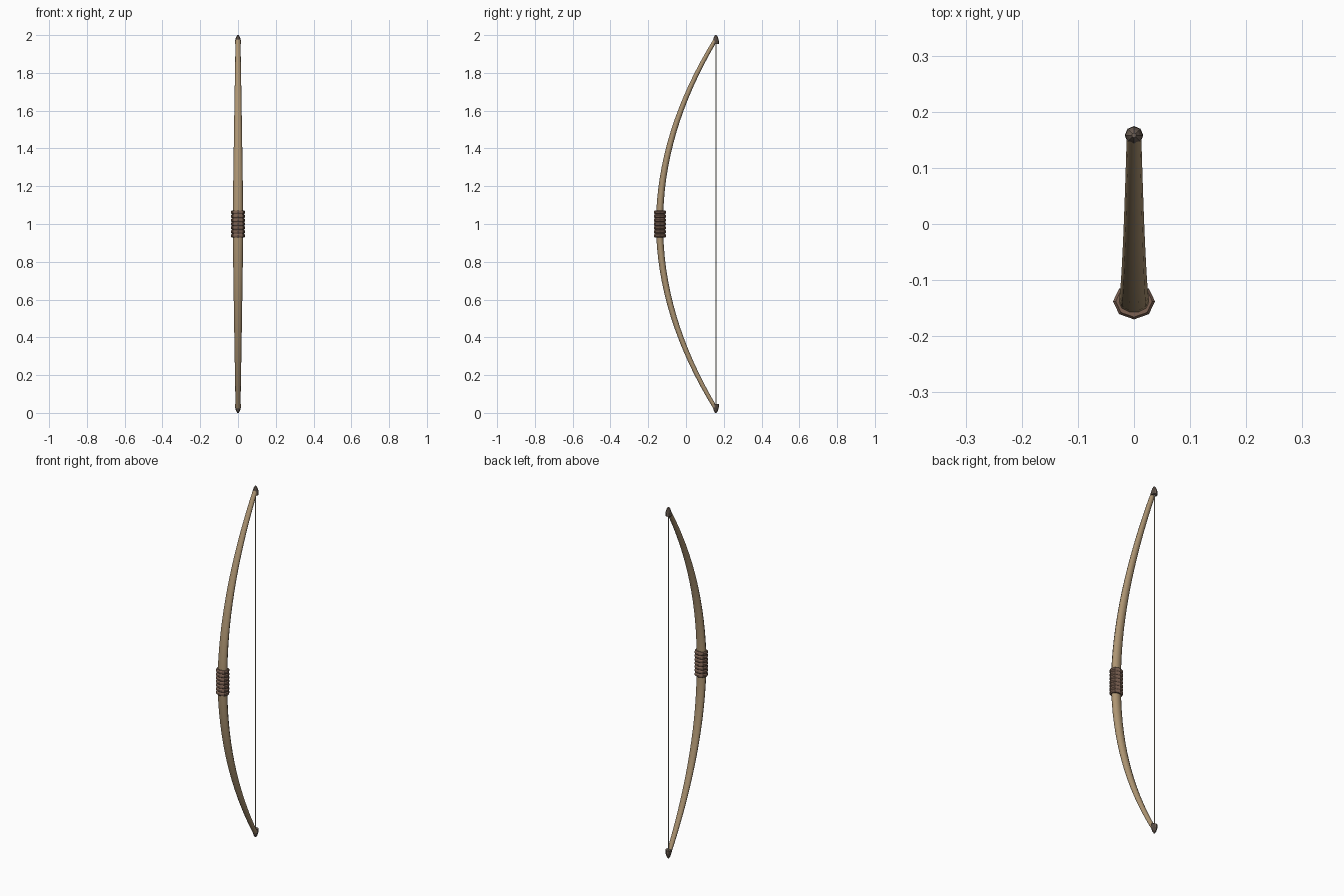
import bpy, bmesh, math
from mathutils import Vector

if "Cube" in bpy.data.objects:
    bpy.data.objects.remove(bpy.data.objects["Cube"])


def material(name, rgb):
    m = bpy.data.materials.new(name)
    m.diffuse_color = (*rgb, 1)
    m.use_nodes = True
    m.node_tree.nodes["Principled BSDF"].inputs["Base Color"].default_value = m.diffuse_color
    return m


wood = material("wood", (0.42, 0.30, 0.17))
leather = material("leather", (0.20, 0.12, 0.085))
horn = material("horn", (0.16, 0.12, 0.095))
cord = material("cord", (0.55, 0.50, 0.42))


def loft(name, stations, sides, mat, smooth=True):
    """Skin elliptical rings; each station is (centre, depth axis, rx, ry)."""
    bm = bmesh.new()
    rings = []
    for c, d, rx, ry in stations:
        ring = []
        for i in range(sides):
            a = 2 * math.pi * i / sides
            p = Vector(c) + Vector((rx * math.cos(a), 0, 0)) + Vector(d) * ry * math.sin(a)
            ring.append(bm.verts.new(p))
        rings.append(ring)
    for r0, r1 in zip(rings, rings[1:]):
        for i in range(sides):
            j = (i + 1) % sides
            bm.faces.new((r0[i], r0[j], r1[j], r1[i]))
    bm.faces.new(rings[0][::-1])
    bm.faces.new(rings[-1])
    bmesh.ops.recalc_face_normals(bm, faces=bm.faces)
    for f in bm.faces:
        f.smooth = smooth and len(f.verts) == 4
    me = bpy.data.meshes.new(name)
    bm.to_mesh(me)
    bm.free()
    me.materials.append(mat)
    ob = bpy.data.objects.new(name, me)
    bpy.context.collection.objects.link(ob)
    return ob


MID_Y, TIP_Y, HALF = -0.14, 0.156, 0.975
FLAT = (0, 1, 0)

# Bow stave: parabolic arc, widest at the grip and tapering to the tips
stave = []
for i in range(33):
    t = -1 + i / 16
    slope = 2 * (TIP_Y - MID_Y) * t / HALF
    k = abs(t) ** 1.15
    depth = Vector((0, 1, -slope)).normalized()
    stave.append(((0, MID_Y + (TIP_Y - MID_Y) * t * t, 1 + HALF * t), depth,
                  0.028 - 0.015 * k, 0.020 - 0.009 * k))
loft("bow_stave", stave, 10, wood)

# Grip: stack of wrapped leather bands
BANDS, GRIP_H = 7, 0.145
step = GRIP_H / BANDS
wrap = []
for b in range(BANDS):
    z = 1 - GRIP_H / 2 + b * step
    for f, s in ((0.02, 0.87), (0.3, 1.0), (0.7, 1.0), (0.98, 0.87)):
        wrap.append(((0, -0.138, z + f * step), FLAT, 0.0375 * s, 0.032 * s))
loft("grip_wrap", wrap, 8, leather, smooth=False)

# Horn tips: bullet-shaped caps mirrored top and bottom
for sign, name in ((1, "upper_tip"), (-1, "lower_tip")):
    cap = [((0, 0.158, 1 + sign * h), FLAT, r, r)
           for h, r in ((0.952, 0.0165), (0.972, 0.0155), (0.989, 0.0105), (1.0, 0.004))]
    loft(name, cap, 8, horn, smooth=False)

# Bowstring
loft("bowstring", [((0, 0.159, z), FLAT, 0.003, 0.003) for z in (0.03, 1.97)], 6, cord)
